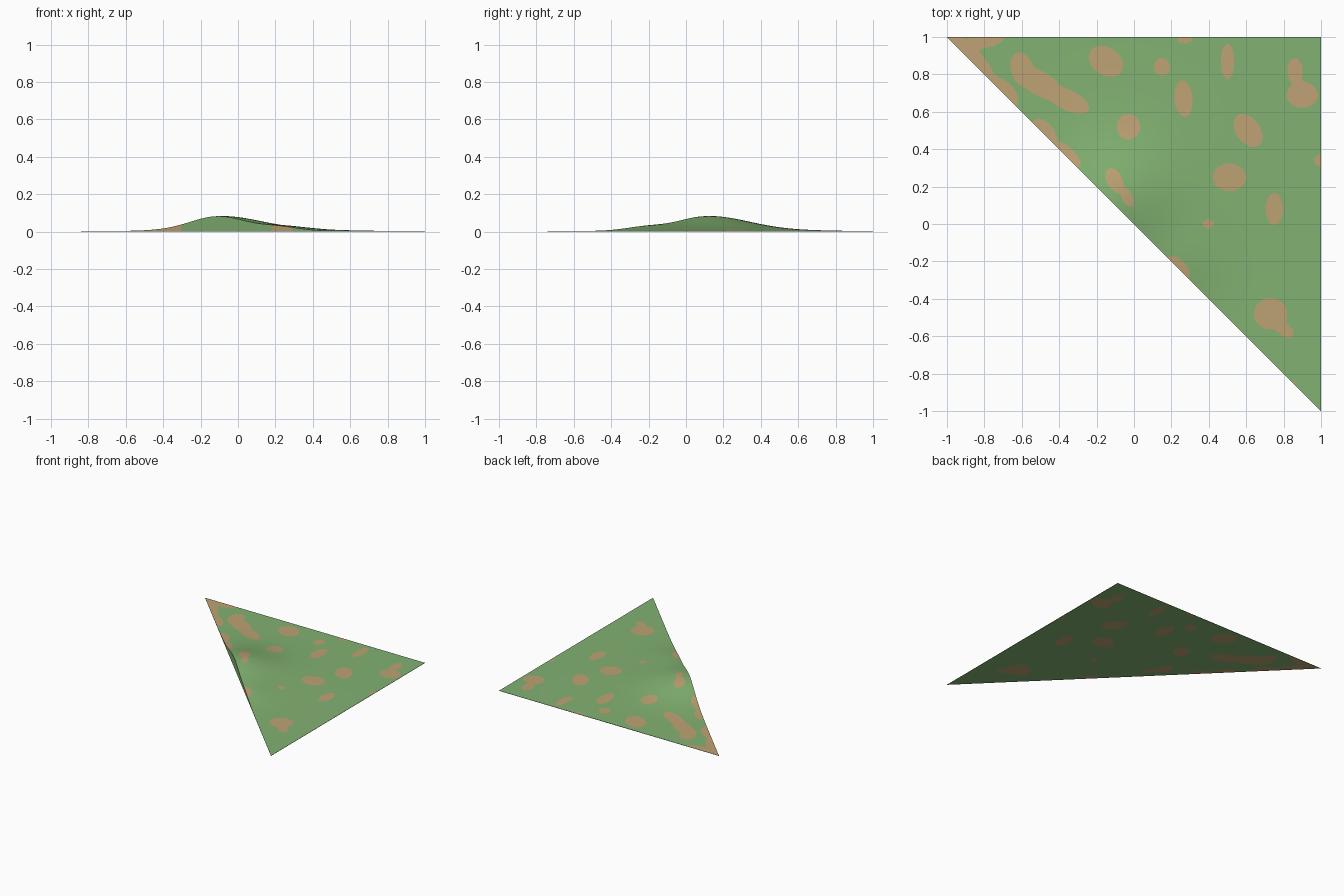
import bpy, bmesh, math

if "Cube" in bpy.data.objects:
    bpy.data.objects.remove(bpy.data.objects["Cube"])

N = 80  # grid cells per side

# Soil patches: x, y, half length, half width, rotation in degrees
PATCHES = [
    (-.15, .87, .10, .075, -35), (.15, .84, .045, .05, 0), (.27, .99, .045, .027, 0),
    (.50, .87, .038, .098, 0), (.265, .67, .05, .10, 5), (-.03, .52, .064, .07, 0),
    (.61, .50, .10, .065, -55), (.51, .25, .09, .075, 0), (.75, .08, .048, .088, 0),
    (.395, 0, .034, .027, 0), (-.105, .235, .07, .043, -65), (-.035, .14, .055, .03, -65),
    (.235, -.235, .08, .045, -45), (.73, -.48, .09, .085, 0), (.81, -.57, .05, .035, -40),
    (.86, -.85, .02, .012, -45), (.90, .69, .085, .07, 0), (.86, .82, .042, .07, 0),
    (1.0, .34, .04, .035, 0), (-.60, .83, .06, .09, 15), (-.50, .75, .12, .065, -30),
    (-.35, .66, .12, .055, -25), (-.70, .70, .10, .06, -45), (-.88, .89, .17, .06, -45),
    (-.80, .98, .11, .04, 10), (-.48, .50, .08, .045, -45), (-.35, .37, .09, .035, -45),
]
SHAPES = [(x, y, a, b, math.cos(math.radians(r)), math.sin(math.radians(r)))
          for x, y, a, b, r in PATCHES]


def soil(x, y):
    """Positive inside a soil patch, with blended joins."""
    k, s = 3, 1e-6
    for cx, cy, a, b, c, n in SHAPES:
        dx, dy = x - cx, y - cy
        d = ((dx * c + dy * n) / a) ** 2 + ((dy * c - dx * n) / b) ** 2
        s += math.exp(k * (1 - min(d, 8)))
    return math.log(s) / k


def height(x, y):
    """Hill on the long edge with a lower shoulder."""
    def hump(cx, cy, h, w):
        return h * math.exp(-((x - cx) ** 2 + (y - cy) ** 2) / (2 * w * w))
    return (.0015 + hump(-.09, .13, .064, .2) + hump(.24, -.20, .016, .14)
            + hump(.0, .1, .018, .38))


def material(name, rgb):
    m = bpy.data.materials.new(name)
    m.diffuse_color = (*rgb, 1)
    m.use_nodes = True
    m.node_tree.nodes["Principled BSDF"].inputs["Base Color"].default_value = m.diffuse_color
    return m


# Flat triangular sheet
bm = bmesh.new()
grid = {(i, j): bm.verts.new((-1 + 2 * i / N, 1 - 2 * j / N, 0))
        for i in range(N + 1) for j in range(i + 1)}
for i in range(N):
    for j in range(i + 1):
        bm.faces.new([grid[i, j], grid[i + 1, j + 1], grid[i + 1, j]])
        if j < i:
            bm.faces.new([grid[i, j], grid[i, j + 1], grid[i + 1, j + 1]])

# Cut the patch outlines into the sheet
value = {v: soil(v.co.x, v.co.y) for v in bm.verts}
cuts = set()
for e in list(bm.edges):
    a, b = e.verts
    if value[a] * value[b] < 0:
        t = value[a] / (value[a] - value[b])
        cuts.add(bmesh.utils.edge_split(e, a, min(max(t, .03), .97))[1])
for f in list(bm.faces):
    pair = [v for v in f.verts if v in cuts]
    if len(pair) == 2:
        bmesh.utils.face_split(f, pair[0], pair[1])
for f in bm.faces:
    f.material_index = int(sum(value.get(v, 0) for v in f.verts) > 0)

# Raise the top, keep a flat underside and straight side walls
bm.normal_update()
rim = [e for e in bm.edges if e.is_boundary]
top = list(bm.faces)
under = {v: bm.verts.new((v.co.x, v.co.y, 0)) for v in list(bm.verts)}
for v in under:
    v.co.z = height(v.co.x, v.co.y)
for f in top:
    g = bm.faces.new([under[v] for v in reversed(f.verts)])
    g.material_index = f.material_index
for e in rim:
    loop = e.link_loops[0]
    a, b = loop.vert, loop.link_loop_next.vert
    w = bm.faces.new([b, a, under[a], under[b]])
    w.material_index = loop.face.material_index
bmesh.ops.recalc_face_normals(bm, faces=bm.faces)

mesh = bpy.data.meshes.new("grass_tile")
bm.to_mesh(mesh)
bm.free()
mesh.materials.append(material("grass green", (.225, .445, .168)))
mesh.materials.append(material("soil tan", (.515, .365, .175)))
tile = bpy.data.objects.new("grass_tile", mesh)
bpy.context.collection.objects.link(tile)
bpy.context.view_layer.objects.active = tile
tile.select_set(True)
bpy.ops.object.shade_smooth_by_angle(angle=math.radians(35))
